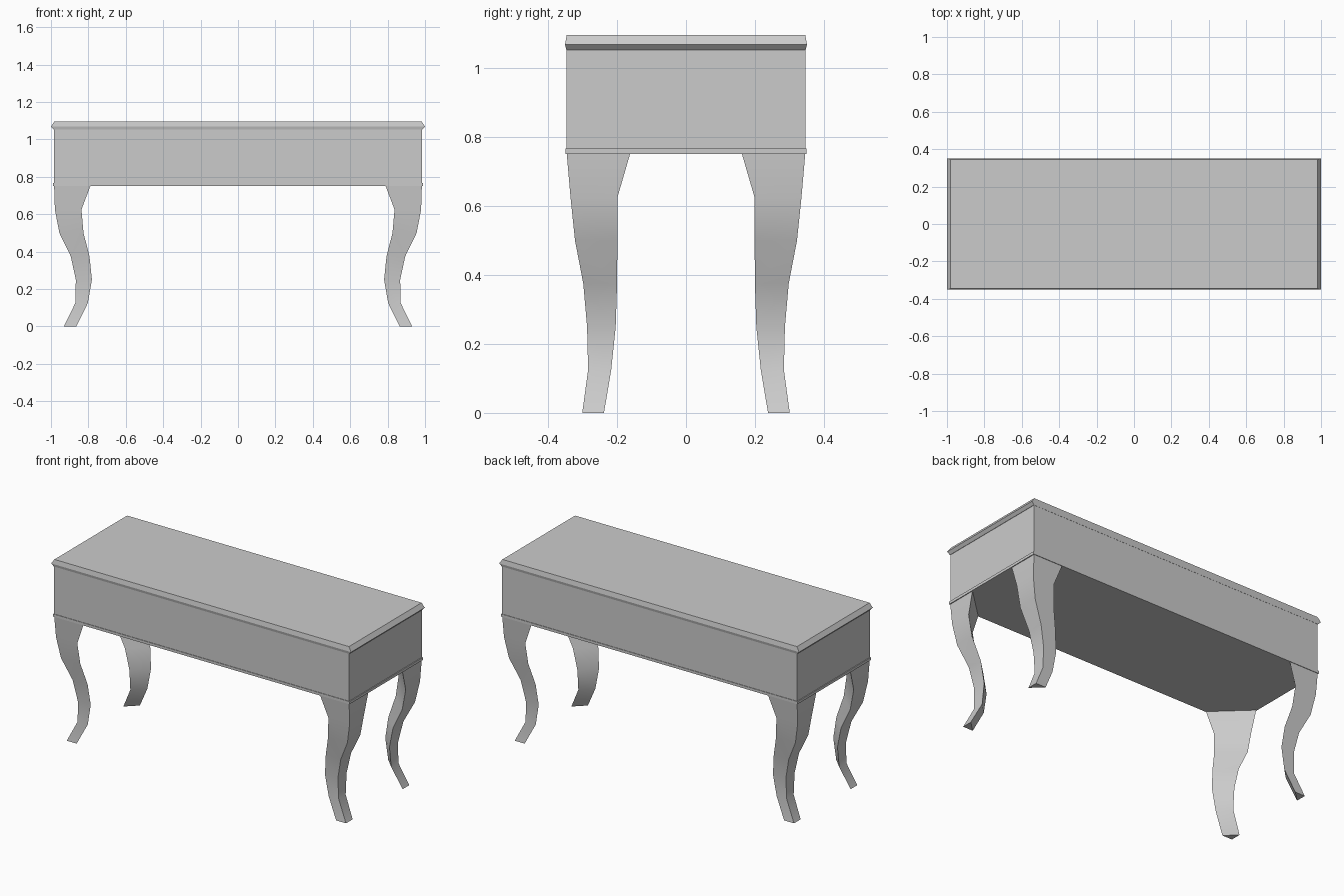
import bpy, bmesh

if "Cube" in bpy.data.objects:
    bpy.data.objects.remove(bpy.data.objects["Cube"])


def loft(name, rings):
    """Closed solid skinned through a list of equal-length point rings."""
    bm = bmesh.new()
    loops = [[bm.verts.new(p) for p in ring] for ring in rings]
    n = len(loops[0])
    for a, b in zip(loops, loops[1:]):
        for i in range(n):
            j = (i + 1) % n
            bm.faces.new((a[i], a[j], b[j], b[i]))
    bm.faces.new(loops[0])
    bm.faces.new(loops[-1])
    bmesh.ops.recalc_face_normals(bm, faces=bm.faces)
    mesh = bpy.data.meshes.new(name)
    bm.to_mesh(mesh)
    bm.free()
    ob = bpy.data.objects.new(name, mesh)
    bpy.context.collection.objects.link(ob)
    return ob


def rect(x, y, z):
    return [(-x, -y, z), (x, -y, z), (x, y, z), (-x, y, z)]


# Apron box, lower trim band and bevelled top slab
loft("apron", [rect(0.983, 0.346, 0.752), rect(0.983, 0.346, 1.055)])
loft("lower_trim", [rect(0.988, 0.349, 0.751), rect(0.988, 0.349, 0.767)])
loft("table_top", [rect(0.985, 0.347, 1.053), rect(1.0, 0.351, 1.069),
                   rect(0.982, 0.346, 1.096)])

# Cabriole leg: triangular section, as (z, outer x, inner x, outer y, inner y)
profile = [
    (0.0, 0.931, 0.865, 0.301, 0.238),
    (0.125, 0.870, 0.803, 0.284, 0.217),
    (0.25, 0.867, 0.781, 0.287, 0.204),
    (0.375, 0.894, 0.794, 0.298, 0.200),
    (0.50, 0.955, 0.826, 0.322, 0.199),
    (0.625, 0.979, 0.837, 0.335, 0.199),
    (0.752, 0.983, 0.789, 0.346, 0.162),
]
for sx, side in ((-1, "left"), (1, "right")):
    for sy, end in ((-1, "front"), (1, "back")):
        leg = loft(f"{end}_{side}_leg", [
            [(sx * ox, sy * oy, z), (sx * ix, sy * oy, z), (sx * ox, sy * iy, z)]
            for z, ox, ix, oy, iy in profile])
        bpy.ops.object.select_all(action='DESELECT')
        leg.select_set(True)
        bpy.context.view_layer.objects.active = leg
        bpy.ops.object.shade_smooth_by_angle(angle=0.6)
